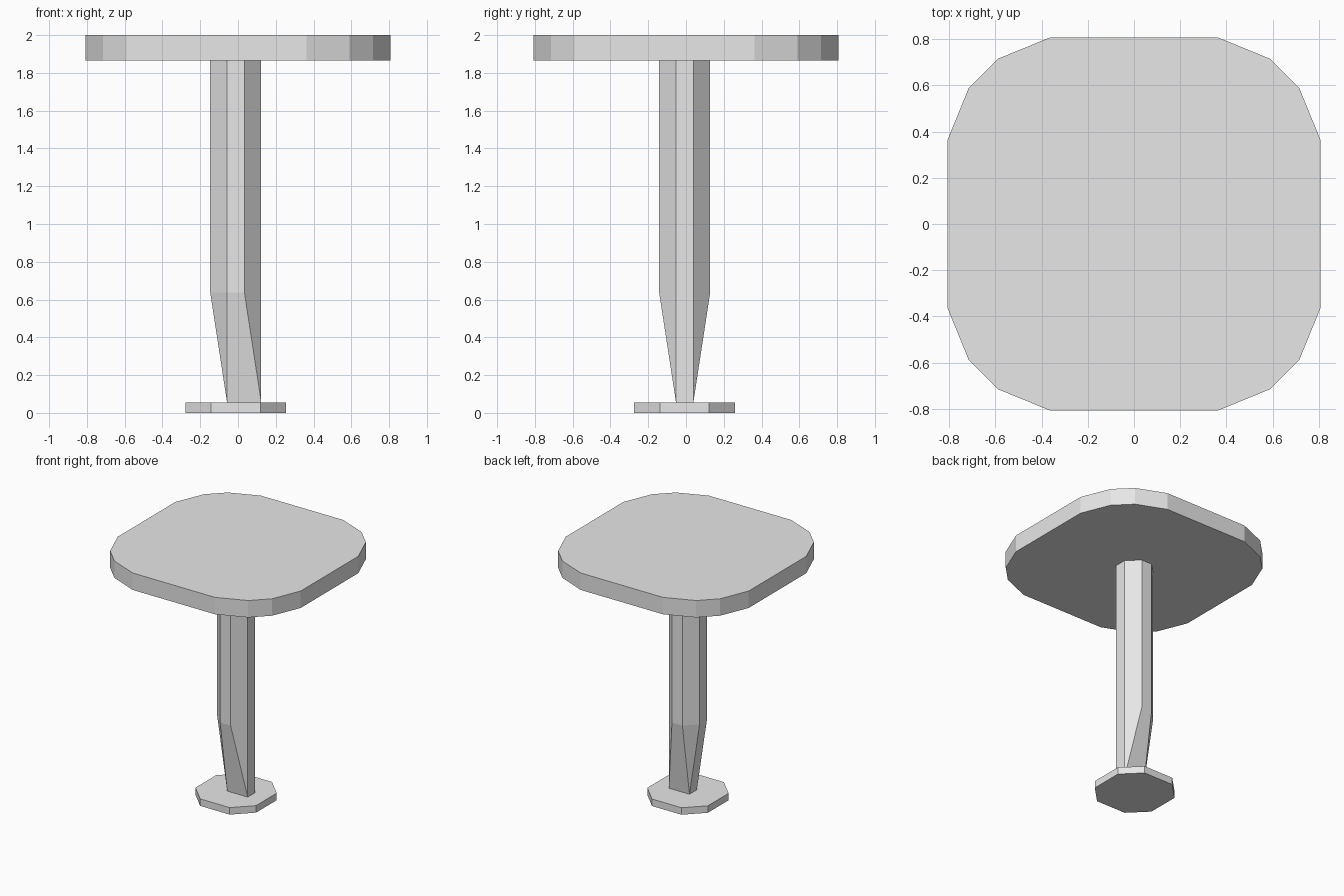
import bpy
import bmesh

cube = bpy.data.objects.get("Cube")
if cube:
    bpy.data.objects.remove(cube, do_unlink=True)

# Single plain grey material
grey = bpy.data.materials.new("light_grey")
grey.use_nodes = True
colour = (0.8, 0.8, 0.8, 1.0)
grey.diffuse_color = colour
grey.node_tree.nodes["Principled BSDF"].inputs["Base Color"].default_value = colour

# The pedestal sits slightly off the centre of the tabletop
CX, CY = -0.012, -0.007


def mirrored_outline(corner, cx=0.0, cy=0.0):
    """Repeat the points of the +x +y corner around all four corners."""
    pts = list(corner)
    back = pts[::-1]
    ring = pts + [(-x, y) for x, y in back]
    ring += [(-x, -y) for x, y in pts] + [(x, -y) for x, y in back]
    return [(x + cx, y + cy) for x, y in ring]


def loft(name, sections):
    """Skin a list of (z, outline) sections and cap both ends."""
    bm = bmesh.new()
    rings = [[bm.verts.new((x, y, z)) for x, y in pts] for z, pts in sections]
    n = len(rings[0])
    for low, high in zip(rings, rings[1:]):
        for i in range(n):
            j = (i + 1) % n
            bm.faces.new((low[i], low[j], high[j], high[i]))
    bm.faces.new(rings[0][::-1])
    bm.faces.new(rings[-1])
    bmesh.ops.remove_doubles(bm, verts=bm.verts, dist=0.0005)
    bmesh.ops.recalc_face_normals(bm, faces=bm.faces)
    mesh = bpy.data.meshes.new(name)
    bm.to_mesh(mesh)
    bm.free()
    mesh.materials.append(grey)
    obj = bpy.data.objects.new(name, mesh)
    bpy.context.collection.objects.link(obj)
    return obj


# Tabletop: square slab with three-sided rounded corners
top = mirrored_outline([(0.807, 0.363), (0.714, 0.59), (0.59, 0.714), (0.363, 0.807)])
loft("tabletop", [(1.865, top), (2.0, top)])

# Foot plate: chamfered square
foot = mirrored_outline([(0.267, 0.13), (0.13, 0.267)], CX, CY)
loft("foot_plate", [(0.0, foot), (0.056, foot)])

# Column: eight-sided shaft whose chamfers close to a rectangle at the foot,
# with the +x side staying vertical
HALF, FLAT = 0.135, 0.046
shaft = mirrored_outline([(HALF, FLAT), (FLAT, HALF)], CX, CY)
right, left = CX + HALF, CX - FLAT
foot_end = [(right if x > CX else left, CY + (FLAT if y > CY else -FLAT))
            for x, y in shaft]
loft("column", [(0.056, foot_end), (0.637, shaft), (1.865, shaft)])
